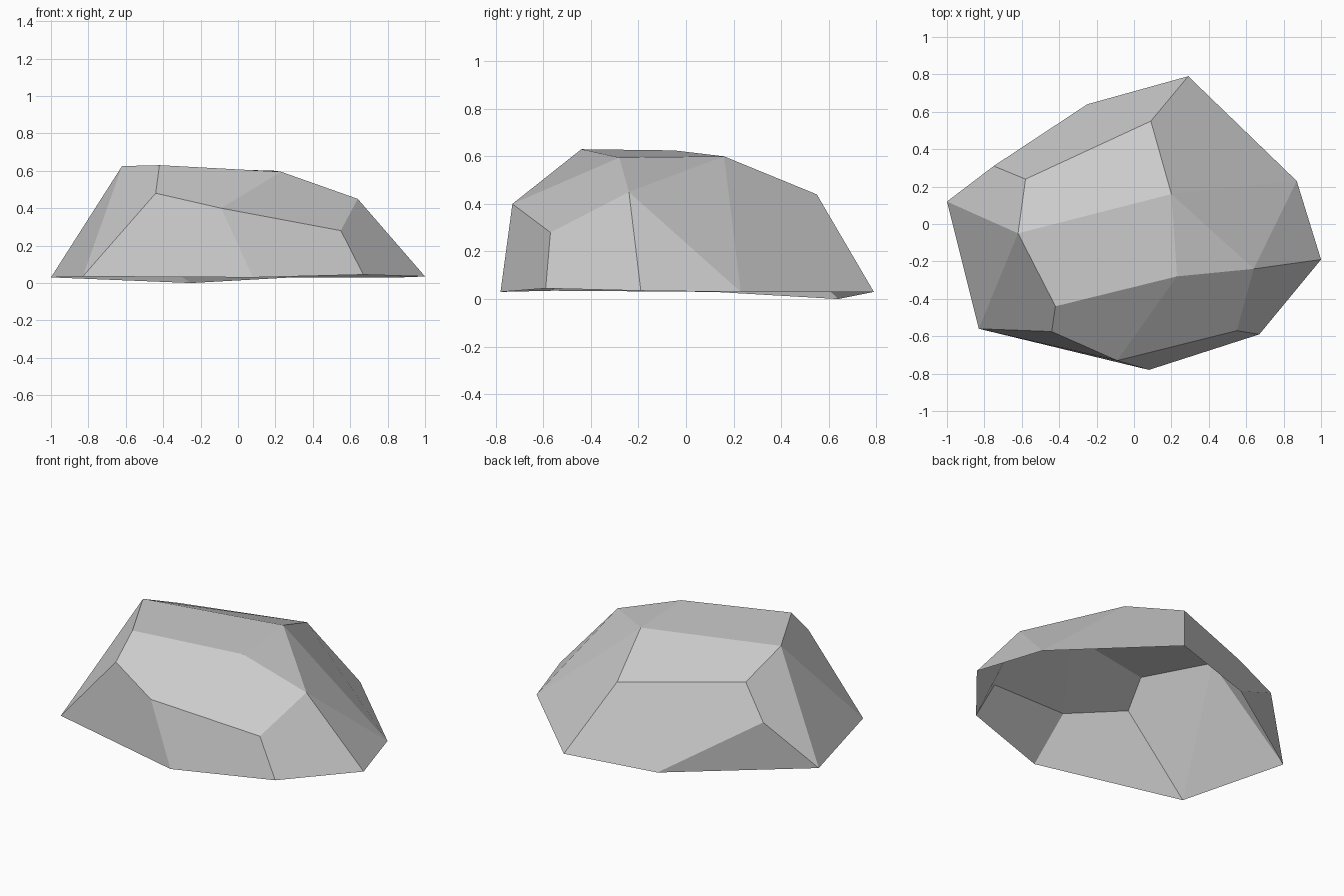
import bpy
import bmesh

default = bpy.data.objects.get("Cube")
if default:
    bpy.data.objects.remove(default, do_unlink=True)

# One plain stone colour
stone = bpy.data.materials.new("stone_grey")
stone.use_nodes = True
colour = (0.6, 0.6, 0.6, 1.0)
stone.diffuse_color = colour
stone.node_tree.nodes["Principled BSDF"].inputs["Base Color"].default_value = colour

# Corners of the boulder: ground rim, shoulder and crown
corners = {
    # ground rim
    "rim_west": (-1.0, 0.12, 0.03),
    "rim_southwest": (-0.83, -0.56, 0.035),
    "rim_south": (0.08, -0.78, 0.03),
    "rim_southeast": (0.67, -0.59, 0.045),
    "rim_east": (1.0, -0.19, 0.035),
    "rim_northeast": (0.87, 0.23, 0.03),
    "rim_north": (0.29, 0.79, 0.03),
    "rim_northwest": (-0.25, 0.64, 0.0),
    # shoulder
    "shoulder_west": (-0.75, 0.31, 0.32),
    "shoulder_southwest": (-0.44, -0.575, 0.48),
    "shoulder_south": (-0.09, -0.73, 0.4),
    "shoulder_southeast": (0.55, -0.57, 0.28),
    "shoulder_east": (0.64, -0.24, 0.45),
    "shoulder_north": (0.09, 0.55, 0.44),
    "shoulder_northwest": (-0.58, 0.24, 0.5),
    # crown
    "crown_west": (-0.62, -0.05, 0.625),
    "crown_south": (-0.42, -0.44, 0.63),
    "crown_east": (0.23, -0.28, 0.595),
    "crown_north": (0.2, 0.16, 0.6),
}

# Facets, each a loop of corners; the underside stays open
facets = [
    # crown
    "crown_west crown_south crown_east crown_north",
    "crown_west crown_north shoulder_north shoulder_northwest",
    # front side
    "crown_south shoulder_southwest shoulder_south crown_east",
    "crown_east shoulder_south shoulder_southeast shoulder_east",
    "rim_southwest rim_south shoulder_south shoulder_southwest",
    "rim_south rim_southeast shoulder_southeast shoulder_south",
    # east side
    "rim_southeast rim_east shoulder_east shoulder_southeast",
    "rim_east rim_northeast shoulder_east",
    "shoulder_east rim_northeast crown_north",
    "crown_east shoulder_east crown_north",
    # back side
    "rim_northeast rim_north shoulder_north crown_north",
    "rim_north rim_northwest shoulder_west shoulder_northwest shoulder_north",
    # west side
    "rim_northwest rim_west shoulder_west",
    "rim_west crown_west shoulder_northwest shoulder_west",
    "rim_west rim_southwest crown_west",
    "rim_southwest shoulder_southwest crown_south crown_west",
]

bm = bmesh.new()
verts = {name: bm.verts.new(place) for name, place in corners.items()}
for loop in facets:
    bm.faces.new([verts[name] for name in loop.split()])

mesh = bpy.data.meshes.new("boulder")
bm.to_mesh(mesh)
bm.free()
mesh.materials.append(stone)
boulder = bpy.data.objects.new("boulder", mesh)
bpy.context.collection.objects.link(boulder)
